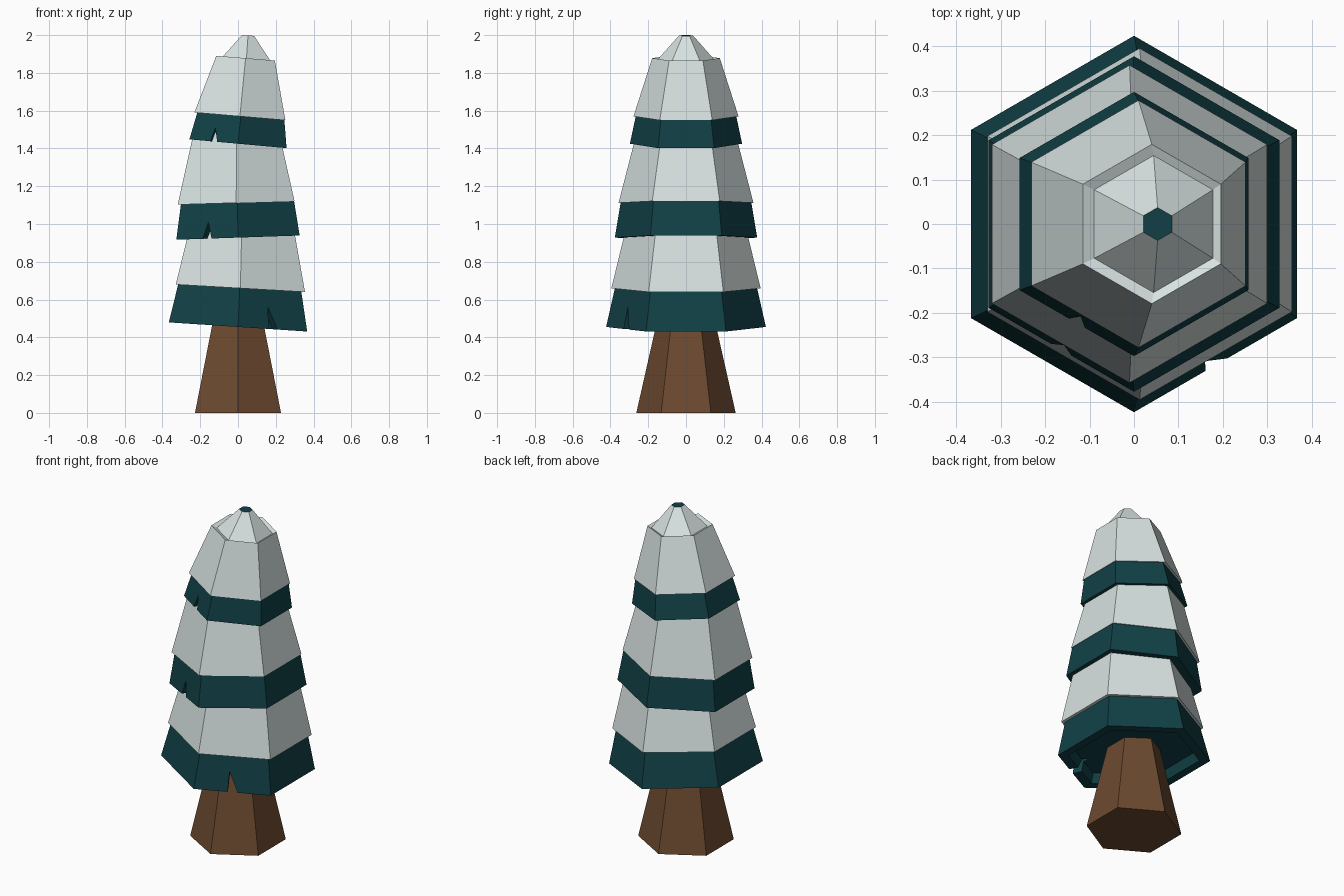
import bpy, bmesh, math
from mathutils import Vector, Matrix

if "Cube" in bpy.data.objects:
    bpy.data.objects.remove(bpy.data.objects["Cube"])


def material(name, rgb):
    m = bpy.data.materials.new(name)
    m.diffuse_color = (*rgb, 1)
    m.use_nodes = True
    m.node_tree.nodes["Principled BSDF"].inputs["Base Color"].default_value = m.diffuse_color
    return m


BARK = material("bark brown", (0.15, 0.068, 0.029))
NEEDLES = material("needle green", (0.0055, 0.052, 0.062))
SNOW = material("snow white", (0.68, 0.76, 0.75))


def finish(bm, name, *mats):
    bmesh.ops.recalc_face_normals(bm, faces=bm.faces)
    me = bpy.data.meshes.new(name)
    bm.to_mesh(me)
    bm.free()
    for m in mats:
        me.materials.append(m)
    ob = bpy.data.objects.new(name, me)
    bpy.context.collection.objects.link(ob)
    return ob


def loft(name, rings, *mats):
    """Closed hexagonal loft; each ring is (centre x, centre z, radius, tilt in x)."""
    bm = bmesh.new()
    loops = []
    for cx, cz, r, k in rings:
        loop = []
        for i in range(6):
            a = math.radians(30 + 60 * i)
            dx = r * math.cos(a)
            loop.append(bm.verts.new((cx + dx, r * math.sin(a), cz + k * dx)))
        loops.append(loop)
    for a, b in zip(loops, loops[1:]):
        for i in range(6):
            j = (i + 1) % 6
            bm.faces.new((a[i], a[j], b[j], b[i]))
    bm.faces.new(loops[0][::-1])
    bm.faces.new(loops[-1])
    if len(mats) > 1:  # the flat tip takes the second colour
        max(bm.faces, key=lambda f: f.calc_center_median().z).material_index = 1
    return finish(bm, name, *mats)


def cut_notch(ob, side, along, z0, width, height, lean, r):
    """Cut a V notch in the front face on the given side (x sign)."""
    out = Vector((side * 0.5, -math.sqrt(0.75), 0))
    tan = Vector((math.sqrt(0.75), side * 0.5, 0))
    bm = bmesh.new()
    profile = [(-width / 2 - 0.01, -0.06), (width / 2 + 0.01, -0.06),
               (width / 2, 0), (lean, height), (-width / 2, 0)]
    ends = []
    for d in (r - 0.09, r + 0.06):
        ends.append([bm.verts.new(out * d + tan * (along + u) + Vector((0, 0, z0 + v)))
                     for u, v in profile])
    n = len(profile)
    for i in range(n):
        j = (i + 1) % n
        bm.faces.new((ends[0][i], ends[0][j], ends[1][j], ends[1][i]))
    bm.faces.new(ends[0][::-1])
    bm.faces.new(ends[1])
    cutter = finish(bm, "notch_cutter", NEEDLES)
    cutter.hide_render = True
    mod = ob.modifiers.new("notch", 'BOOLEAN')
    mod.operation = 'DIFFERENCE'
    mod.solver = 'EXACT'
    mod.object = cutter
    bpy.context.view_layer.objects.active = ob
    bpy.ops.object.modifier_apply(modifier=mod.name)
    bpy.data.objects.remove(cutter)


def branches(name, bottom, top, depth):
    """Green skirt with a shallow hollow underside."""
    cx, cz, r, k = bottom
    return loft(name, [(cx, cz + depth, r - 0.075, k), (cx, cz, r - 0.06, k), bottom, top], NEEDLES)


# trunk
loft("trunk", [(0, 0, 0.263, 0), (0, 0.54, 0.141, 0)], BARK)

# green branch tiers
low = branches("lower_branches", (0, 0.455, 0.423, -0.066), (0.01, 0.68, 0.372, -0.058), 0.06)
mid = branches("middle_branches", (0, 0.928, 0.377, 0.034), (-0.003, 1.13, 0.343, 0.03), 0.05)
top = branches("upper_branches", (0, 1.425, 0.297, -0.09), (0.017, 1.59, 0.262, -0.085), 0.05)

# notches in the front of each tier
cut_notch(low, 1, 0.212 - 0.21, 0.443, 0.055, 0.115, -0.018, 0.366)
cut_notch(mid, -1, 0.0, 0.92, 0.055, 0.09, 0.0, 0.326)
cut_notch(top, -1, 0.0, 1.435, 0.042, 0.075, 0.0, 0.257)

# snow layers lying on the tiers
loft("lower_snow", [(0.0125, 0.66, 0.395, -0.058), (0.02, 0.99, 0.315, 0)], SNOW)
loft("middle_snow", [(-0.01, 1.112, 0.357, 0.03), (-0.006, 1.48, 0.262, -0.05)], SNOW)

# top snow with a sunken rim, peak and green tip
loft("upper_snow", [(0.01, 1.57, 0.278, -0.085), (0.04, 1.878, 0.179, -0.08),
                    (0.044, 1.866, 0.154, -0.08), (0.053, 1.998, 0.037, -0.06)],
     SNOW, NEEDLES)
